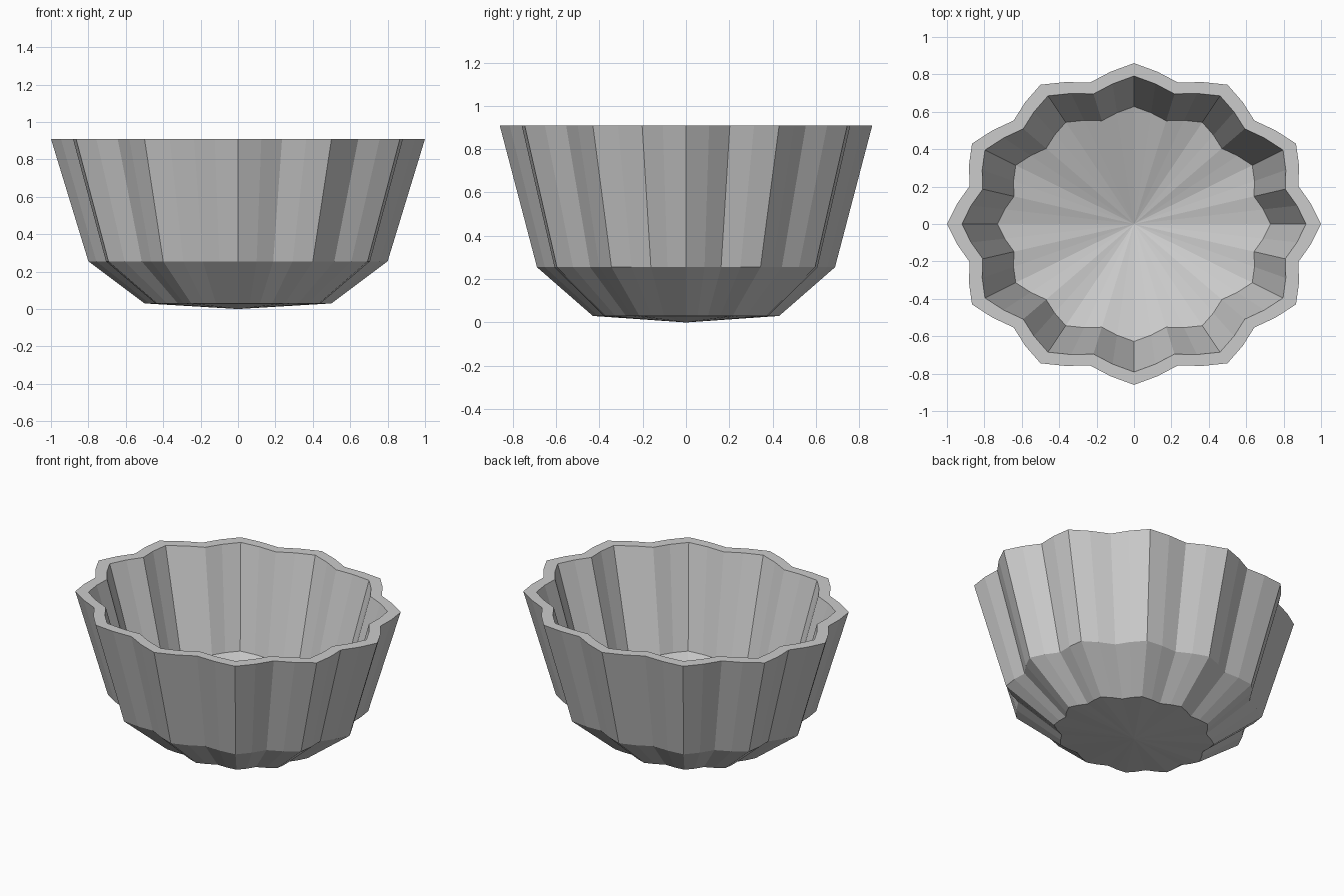
import bpy, bmesh, math

if "Cube" in bpy.data.objects:
    bpy.data.objects.remove(bpy.data.objects["Cube"])

LOBES = 12
SIDES = 48          # four facets per lobe
SQUASH = 0.86       # plan is slightly oval
TIP, VALLEY = 1.0, 0.91

# (radius, height) from outer base, over the rim, to the inner floor edge
PROFILE = [(0.50, 0.03), (0.80, 0.255), (1.00, 0.91), (0.92, 0.91), (0.73, 0.285)]
BASE_Z, FLOOR_Z = 0.0, 0.08

bm = bmesh.new()


def ring(radius, z):
    """Scalloped oval ring of vertices."""
    verts = []
    for i in range(SIDES):
        a = 2 * math.pi * i / SIDES
        r = radius * ((TIP + VALLEY) / 2 + (TIP - VALLEY) / 2 * math.cos(LOBES * a))
        verts.append(bm.verts.new((r * math.cos(a), r * math.sin(a) * SQUASH, z)))
    return verts


def fan(verts, z):
    """Close a ring with a shallow cone."""
    c = bm.verts.new((0, 0, z))
    for i in range(SIDES):
        bm.faces.new((c, verts[i], verts[(i + 1) % SIDES]))


# Fluted walls and rim
rings = [ring(r, z) for r, z in PROFILE]
for low, high in zip(rings, rings[1:]):
    for i in range(SIDES):
        j = (i + 1) % SIDES
        bm.faces.new((low[i], low[j], high[j], high[i]))

# Underside and dished floor
fan(rings[0], BASE_Z)
fan(rings[-1], FLOOR_Z)

bmesh.ops.recalc_face_normals(bm, faces=bm.faces)
mesh = bpy.data.meshes.new("fluted_bowl")
bm.to_mesh(mesh)
bm.free()
bowl = bpy.data.objects.new("fluted_bowl", mesh)
bpy.context.collection.objects.link(bowl)
